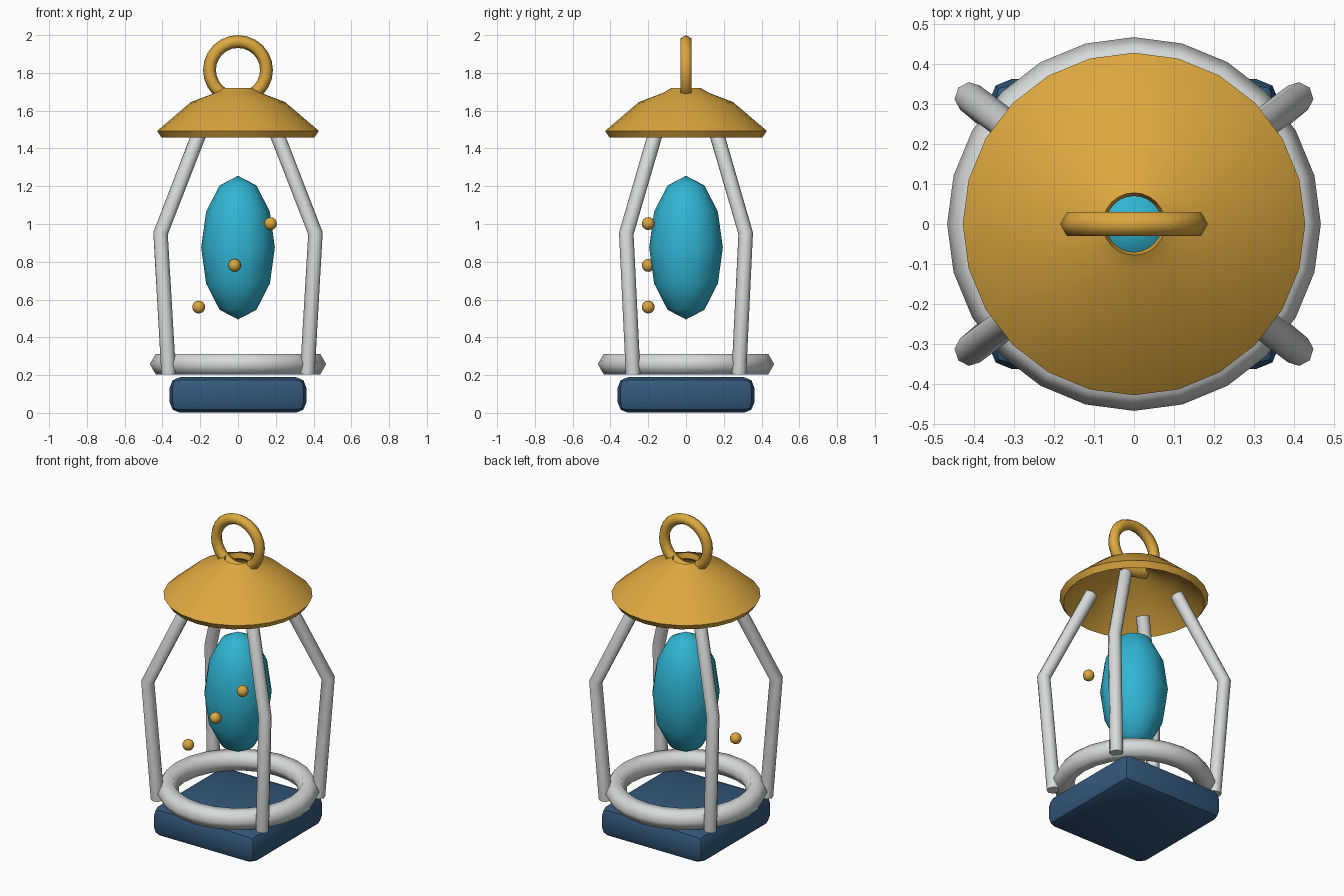
import bpy, bmesh, math
from mathutils import Matrix

if "Cube" in bpy.data.objects:
    bpy.data.objects.remove(bpy.data.objects["Cube"])


def material(name, rgb):
    m = bpy.data.materials.new(name)
    m.diffuse_color = (*rgb, 1)
    m.use_nodes = True
    m.node_tree.nodes["Principled BSDF"].inputs["Base Color"].default_value = m.diffuse_color
    return m


gold = material("gold", (0.72, 0.39, 0.05))
silver = material("silver", (0.68, 0.70, 0.70))
navy = material("navy", (0.034, 0.098, 0.20))
turquoise = material("turquoise", (0.03, 0.46, 0.65))


def finish(ob, name, mat, angle=None):
    ob.name = name
    ob.data.materials.append(mat)
    bpy.ops.object.select_all(action='DESELECT')
    ob.select_set(True)
    bpy.context.view_layer.objects.active = ob
    if angle:
        bpy.ops.object.shade_smooth_by_angle(angle=math.radians(angle))
    return ob


def from_bmesh(bm, name, mat, angle=None):
    bmesh.ops.recalc_face_normals(bm, faces=bm.faces)
    me = bpy.data.meshes.new(name)
    bm.to_mesh(me)
    bm.free()
    ob = bpy.data.objects.new(name, me)
    bpy.context.collection.objects.link(ob)
    return finish(ob, name, mat, angle)


def torus(name, loc, major, minor, mat, rot=(0, 0, 0)):
    bpy.ops.mesh.primitive_torus_add(
        location=loc, rotation=rot, major_radius=major, minor_radius=minor,
        major_segments=24, minor_segments=6)
    finish(bpy.context.object, name, mat, 80)


def ball(name, loc, scale, segments, rings, mat):
    bm = bmesh.new()
    bmesh.ops.create_uvsphere(bm, u_segments=segments, v_segments=rings, radius=1)
    bm.transform(Matrix.Translation(loc) @ Matrix.Diagonal((*scale, 1)))
    from_bmesh(bm, name, mat, 80)


# Bevelled square base
bm = bmesh.new()
bmesh.ops.create_cube(bm, size=1)
bm.transform(Matrix.Translation((0, 0, 0.095)) @ Matrix.Diagonal((0.724, 0.724, 0.188, 1)))
bmesh.ops.bevel(bm, geom=bm.edges[:], offset=0.055, segments=2, profile=0.5, affect='EDGES')
from_bmesh(bm, "base", navy, 30)

# Lower ring and carrying handle
torus("lower_ring", (0, 0, 0.258), 0.404, 0.063, silver)
torus("handle", (0, 0, 1.815), 0.151, 0.034, gold, (math.pi / 2, 0, 0))

# Four bent posts
for sx, x_name in ((-1, "left"), (1, "right")):
    for sy, y_name in ((-1, "front"), (1, "back")):
        cu = bpy.data.curves.new("post", 'CURVE')
        cu.dimensions = '3D'
        cu.bevel_depth = 0.039
        cu.bevel_resolution = 2
        cu.use_fill_caps = True
        sp = cu.splines.new('POLY')
        path = [(0.367, 0.28, 0.205), (0.41, 0.316, 0.95), (0.193, 0.153, 1.51)]
        sp.points.add(len(path) - 1)
        for p, (x, y, z) in zip(sp.points, path):
            p.co = (sx * x, sy * y, z, 1)
        ob = bpy.data.objects.new("post", cu)
        bpy.context.collection.objects.link(ob)
        bpy.ops.object.select_all(action='DESELECT')
        ob.select_set(True)
        bpy.context.view_layer.objects.active = ob
        bpy.ops.object.convert(target='MESH')
        finish(bpy.context.object, f"{y_name}_{x_name}_post", silver, 50)

# Open-topped roof shell, turned from a closed profile
profile = [(0.428, 1.493), (0.25, 1.645), (0.12, 1.695), (0.078, 1.72),
           (0.07, 1.685), (0.108, 1.66), (0.232, 1.612), (0.405, 1.458)]
bm = bmesh.new()
verts = [bm.verts.new((r, 0, z)) for r, z in profile]
edges = [bm.edges.new((verts[i], verts[(i + 1) % len(verts)])) for i in range(len(verts))]
bmesh.ops.spin(bm, geom=verts + edges, cent=(0, 0, 0), axis=(0, 0, 1),
               angle=2 * math.pi, steps=24, use_merge=True)
bmesh.ops.remove_doubles(bm, verts=bm.verts, dist=0.0005)
from_bmesh(bm, "roof", gold, 40)

# Glowing core and the small beads in front of it
ball("core", (0, 0, 0.875), (0.195, 0.195, 0.38), 16, 6, turquoise)
for i in range(3):
    ball(f"bead_{i + 1}", (-0.208 + 0.19 * i, -0.2, 0.56 + 0.221 * i),
         (0.034,) * 3, 12, 8, gold)
